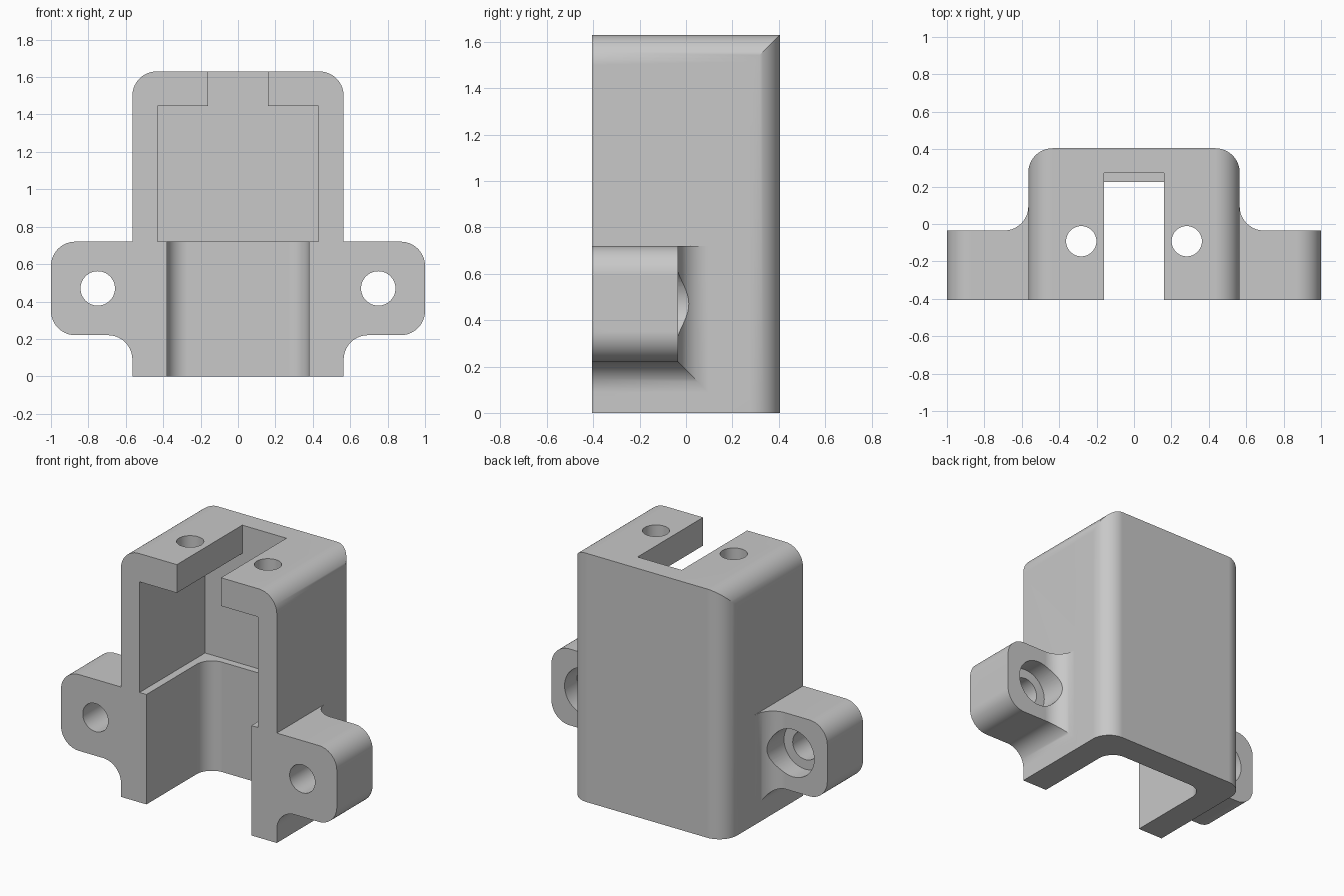
import bpy, bmesh, math
from mathutils import Vector

if "Cube" in bpy.data.objects:
    bpy.data.objects.remove(bpy.data.objects["Cube"], do_unlink=True)

R = 0.13           # common corner radius
W = 0.565          # half width of the housing
FRONT, BACK = -0.405, 0.405
EAR_LOW, EAR_TOP, EAR_BACK = 0.22, 0.72, -0.035
FAR = 2.0

grey = bpy.data.materials.new("grey plastic")
grey.use_nodes = True
colour = (0.58, 0.58, 0.58, 1)
grey.diffuse_color = colour
grey.node_tree.nodes["Principled BSDF"].inputs["Base Color"].default_value = colour


def rounded(points, steps=14):
    """Open path of (x, v, radius) corners turned into points with arcs."""
    out = []
    for i, (x, v, r) in enumerate(points):
        p = Vector((x, v))
        if not r:
            out.append(p)
            continue
        a = (Vector(points[i - 1][:2]) - p).normalized()
        b = (Vector(points[i + 1][:2]) - p).normalized()
        centre = p + (a + b) * r      # all corners are square
        for k in range(steps + 1):
            t = k / steps * math.pi / 2
            out.append(centre - b * r * math.cos(t) - a * r * math.sin(t))
    return out


def symmetric(half):
    """Mirror a half outline that starts and ends on x = 0."""
    path = rounded(half)
    return path + [Vector((-p.x, p.y)) for p in reversed(path[1:-1])]


def prism(name, outline, axis, start, end):
    """Extrude an outline along y (drawn in xz) or along z (drawn in xy)."""
    bm = bmesh.new()
    place = (lambda p: (p.x, start, p.y)) if axis == "y" else (lambda p: (p.x, p.y, start))
    face = bm.faces.new([bm.verts.new(place(p)) for p in outline])
    move = Vector((0, end - start, 0)) if axis == "y" else Vector((0, 0, end - start))
    new = bmesh.ops.extrude_face_region(bm, geom=[face])["geom"]
    bmesh.ops.translate(bm, vec=move, verts=[g for g in new if isinstance(g, bmesh.types.BMVert)])
    bmesh.ops.recalc_face_normals(bm, faces=bm.faces)
    mesh = bpy.data.meshes.new(name)
    bm.to_mesh(mesh)
    bm.free()
    mesh.materials.append(grey)
    obj = bpy.data.objects.new(name, mesh)
    bpy.context.collection.objects.link(obj)
    return obj


def circle(x, v, r, n=48):
    return [Vector((x + r * math.cos(2 * math.pi * k / n),
                    v + r * math.sin(2 * math.pi * k / n))) for k in range(n)]


def combine(target, tool, operation="DIFFERENCE"):
    mod = target.modifiers.new("cut", "BOOLEAN")
    mod.operation, mod.solver, mod.object = operation, "EXACT", tool
    bpy.context.view_layer.objects.active = target
    bpy.ops.object.modifier_apply(modifier=mod.name)
    bpy.data.objects.remove(tool, do_unlink=True)


# Housing with ears: front outline crossed with top outline
front_outline = symmetric([
    (0, 0, 0), (W, 0, 0), (W, EAR_LOW, R), (1, EAR_LOW, R), (1, EAR_TOP, R),
    (W, EAR_TOP, 0), (W, 1.63, R), (0, 1.63, 0)])
top_outline = symmetric([
    (0, FRONT, 0), (1, FRONT, 0), (1, EAR_BACK, 0), (W, EAR_BACK, R),
    (W, BACK, R), (0, BACK, 0)])
housing = prism("mounting_housing", front_outline, "y", FRONT - 0.1, BACK + 0.1)
combine(housing, prism("plan", top_outline, "z", -0.1, FAR), "INTERSECT")

# Upper pocket with the slot through the roof
pocket = symmetric([(0, EAR_TOP, 0), (0.43, EAR_TOP, 0), (0.43, 1.445, 0),
                    (0.16, 1.445, 0), (0.16, FAR, 0), (0, FAR, 0)])
combine(housing, prism("pocket", pocket, "y", -1, 0.273))

# Lower channel with rounded back corners, open at the bottom
channel = symmetric([(0, -1, 0), (0.38, -1, 0), (0.38, 0.225, 0.11), (0, 0.225, 0)])
combine(housing, prism("channel", channel, "z", -0.1, 1.0))

# Roof holes, ear holes and counterbores in the back of the ears
for side in (-1, 1):
    combine(housing, prism("roof_hole", circle(side * 0.282, -0.092, 0.081), "z", 1.2, FAR))
    combine(housing, prism("ear_hole", circle(side * 0.75, 0.47, 0.092), "y", -1, 1))
    combine(housing, prism("counterbore", circle(side * 0.75, 0.47, 0.155), "y", EAR_BACK - 0.13, 1))

# Smooth arcs, sharp edges
bpy.ops.object.select_all(action="DESELECT")
housing.select_set(True)
bpy.context.view_layer.objects.active = housing
bpy.ops.object.shade_smooth_by_angle(angle=math.radians(30))
normals = housing.modifiers.new("even_shading", "WEIGHTED_NORMAL")
normals.keep_sharp = True
